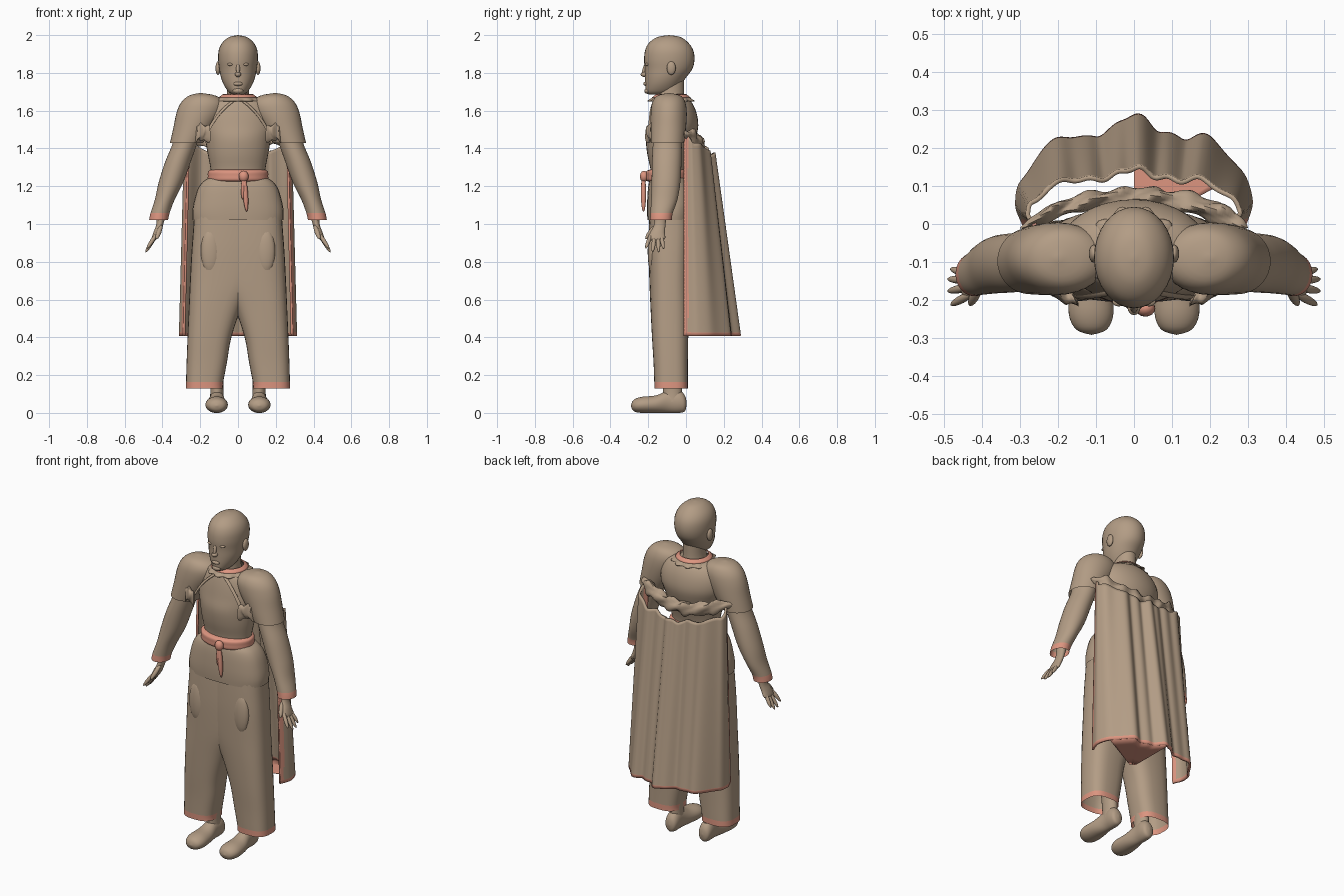
import bpy, bmesh, math
from mathutils import Vector

cube = bpy.data.objects.get("Cube")
if cube:
    bpy.data.objects.remove(cube, do_unlink=True)


def material(name, rgb):
    m = bpy.data.materials.new(name)
    m.use_nodes = True
    m.diffuse_color = (*rgb, 1)
    m.node_tree.nodes["Principled BSDF"].inputs["Base Color"].default_value = (*rgb, 1)
    return m


TAN = material("warm tan", (0.45, 0.335, 0.235))
CORAL = material("coral trim", (0.72, 0.3, 0.215))


def spline(rows, t):
    """Smooth curve through evenly spaced rows, t from 0 to 1."""
    s = t * (len(rows) - 1)
    i = min(int(s), len(rows) - 2)
    f = s - i
    p = [Vector(rows[max(0, min(len(rows) - 1, i + k))]) for k in (-1, 0, 1, 2)]
    return (p[1] + (p[2] - p[0]) * f / 2
            + (p[0] * 2 - p[1] * 5 + p[2] * 4 - p[3]) * f * f / 2
            + (p[1] * 3 - p[0] - p[2] * 3 + p[3]) * f ** 3 / 2)


def finish(name, bm, mirror=False, rule=None, mats=(TAN, CORAL), thick=0):
    bmesh.ops.remove_doubles(bm, verts=bm.verts, dist=0.0002)
    bmesh.ops.recalc_face_normals(bm, faces=bm.faces)
    for f in bm.faces:
        if rule and rule(f.calc_center_median()):
            f.material_index = 1
    me = bpy.data.meshes.new(name)
    bm.to_mesh(me)
    bm.free()
    for m in mats:
        me.materials.append(m)
    ob = bpy.data.objects.new(name, me)
    bpy.context.collection.objects.link(ob)
    if mirror:
        mod = ob.modifiers.new("mirror", 'MIRROR')
        mod.use_mirror_merge = False
    if thick:
        mod = ob.modifiers.new("thickness", 'SOLIDIFY')
        mod.thickness = thick
        mod.offset = 0
    bpy.ops.object.select_all(action='DESELECT')
    ob.select_set(True)
    bpy.context.view_layer.objects.active = ob
    bpy.ops.object.shade_smooth_by_angle(angle=math.radians(45))


def surface(name, fn, nu, nv, **kw):
    """Grid of faces over fn(u, v), both from 0 to 1."""
    bm = bmesh.new()
    g = [[bm.verts.new(fn(i / nu, j / nv)) for i in range(nu + 1)] for j in range(nv + 1)]
    for j in range(nv):
        for i in range(nu):
            bm.faces.new((g[j][i], g[j][i + 1], g[j + 1][i + 1], g[j + 1][i]))
    finish(name, bm, **kw)


def loft(name, rows, square=1.0, along_y=False, **kw):
    """Rounded slices, each given as (x0, x1, a0, a1, position)."""
    def fn(u, v):
        x0, x1, a0, a1, h = spline(rows, v)
        c, s = math.cos(math.tau * u), math.sin(math.tau * u)
        x = (x0 + x1) / 2 + (x1 - x0) / 2 * math.copysign(abs(c) ** square, c)
        a = (a0 + a1) / 2 + (a1 - a0) / 2 * math.copysign(abs(s) ** square, s)
        return (x, h, a) if along_y else (x, a, h)
    surface(name, fn, 32, 4 * (len(rows) - 1), **kw)


def sym(rows):
    """Turn (half width, y0, y1, z) rows into centred slices."""
    return [(-w, w, y0, y1, z) for w, y0, y1, z in rows]


def ball(name, loc, size, toward=None, **kw):
    bm = bmesh.new()
    bmesh.ops.create_uvsphere(bm, u_segments=16, v_segments=10, radius=1)
    bmesh.ops.scale(bm, vec=size, verts=bm.verts)
    if toward:
        rot = Vector(toward).to_track_quat('Z', 'Y').to_matrix()
        bmesh.ops.rotate(bm, matrix=rot, verts=bm.verts)
    bmesh.ops.translate(bm, vec=loc, verts=bm.verts)
    finish(name, bm, **kw)


def limb(name, a, b, r, **kw):
    a, b = Vector(a), Vector(b)
    ball(name, (a + b) / 2, (r, r, (b - a).length / 2), toward=b - a, **kw)


# Head and face
loft("head", sym([(.025, -.195, -.11, 1.685), (.05, -.212, -.06, 1.7), (.074, -.216, -.03, 1.735),
                  (.09, -.217, .0, 1.775), (.099, -.218, .033, 1.82), (.105, -.222, .045, 1.87),
                  (.102, -.216, .038, 1.92), (.083, -.195, .012, 1.96), (.046, -.15, -.03, 1.99),
                  (0, -.09, -.09, 2.0)]))
loft("neck", sym([(.075, -.165, .0, 1.62), (.06, -.155, -.01, 1.68), (.058, -.15, -.01, 1.76)]))
ball("nose", (0, -.22, 1.792), (.017, .02, .014))
limb("nose_bridge", (0, -.208, 1.86), (0, -.23, 1.785), .01)
ball("lips", (0, -.213, 1.742), (.025, .013, .011))
ball("chin", (0, -.203, 1.705), (.028, .018, .016))
ball("eyes", (.04, -.205, 1.845), (.017, .012, .008), mirror=True)
ball("ears", (.106, -.078, 1.825), (.013, .024, .036), mirror=True)

# Tunic body, hip skirt and belt
loft("tunic", sym([(.14, -.185, .0, 1.23), (.145, -.188, .0, 1.29), (.16, -.205, .02, 1.37),
                   (.175, -.212, .05, 1.45), (.195, -.2, .065, 1.52), (.19, -.187, .055, 1.59),
                   (.155, -.172, .03, 1.645), (.075, -.155, .0, 1.675)]))
loft("hip_skirt", sym([(.14, -.185, -.0, 1.25), (.185, -.195, .01, 1.225), (.215, -.202, .03, 1.18),
                       (.235, -.206, .04, 1.11), (.242, -.206, .037, 1.06), (.24, -.204, .034, 1.02)]),
     square=.78)
loft("belt", sym([(.14, -.19, .0, 1.222), (.158, -.212, .015, 1.232), (.16, -.214, .017, 1.255),
                  (.158, -.212, .015, 1.278), (.14, -.19, .0, 1.288)]), mats=(CORAL,))
ball("belt_knot", (.03, -.222, 1.252), (.026, .022, .03), mats=(CORAL,))
limb("belt_tail_long", (.032, -.225, 1.26), (.046, -.225, 1.065), .014, mats=(CORAL,))
limb("belt_tail_short", (.028, -.228, 1.25), (.025, -.226, 1.13), .011, mats=(CORAL,))


# Ragged neckline with coral lining
def collar(r0, r1, z0, z1, jag):
    def fn(u, v):
        a = math.tau * u
        r = r0 + (r1 - r0) * v + jag * v * math.sin(a * 11)
        return (r * math.cos(a), -.078 + r * math.sin(a), z0 + (z1 - z0) * v)
    return fn


surface("collar_lining", collar(.078, .1, 1.685, 1.668, .0), 66, 3, mats=(CORAL,), thick=.006)
surface("ragged_collar", collar(.098, .118, 1.668, 1.65, .009), 66, 4, thick=.005)

# Shoulder mantle, sleeves and hands
loft("shoulder_sleeve", [(.2, .2, -.09, -.09, 1.694), (.12, .258, -.15, -.03, 1.68),
                         (.075, .3, -.178, -.004, 1.645), (.08, .325, -.187, .004, 1.59),
                         (.13, .342, -.187, .0, 1.51), (.185, .36, -.185, -.01, 1.43)], mirror=True)
loft("sleeve", [(.19, .33, -.17, -.02, 1.52), (.215, .345, -.175, -.022, 1.43),
                (.25, .385, -.18, -.024, 1.33), (.29, .42, -.182, -.03, 1.22),
                (.335, .44, -.185, -.045, 1.13), (.362, .463, -.188, -.07, 1.058),
                (.37, .47, -.19, -.075, 1.022)],
     mirror=True, rule=lambda c: c.z < 1.058)
loft("palm", [(.375, .43, -.165, -.1, 1.07), (.395, .432, -.168, -.108, 1.0),
              (.408, .448, -.19, -.112, .955), (.43, .458, -.195, -.112, .92),
              (.447, .447, -.15, -.15, .905)], mirror=True)
fingertips = [(.482, -.213, .87), (.49, -.177, .85), (.49, -.145, .85), (.483, -.118, .868)]
for n, tip in enumerate(fingertips):
    limb(f"finger_{n + 1}", (.425, -.152 + (tip[1] + .152) * .5, .955), tip, .011, mirror=True)
limb("thumb", (.405, -.16, .995), (.432, -.214, .92), .013, mirror=True)

# Wide trousers with coral hems and thigh patches
loft("trouser_leg", [(-.11, .232, -.194, .025, 1.05), (-.11, .238, -.197, .028, .96),
                     (-.11, .246, -.198, .025, .85), (-.095, .254, -.194, .02, .7),
                     (-.02, .26, -.188, .016, .56), (.035, .267, -.18, .012, .4),
                     (.058, .272, -.172, .01, .27), (.078, .275, -.168, .01, .164),
                     (.08, .276, -.167, .01, .13)],
     square=.72, mirror=True, rule=lambda c: c.z < .164)
ball("thigh_patch", (.145, -.178, .855), (.052, .025, .12), mirror=True)

# Lower legs and feet
loft("lower_leg", [(.075, .15, -.12, -.02, .06), (.078, .147, -.122, -.022, .14),
                   (.075, .165, -.13, -.02, .3), (.09, .2, -.15, -.01, .5)], mirror=True)
loft("foot", [(.112, .112, .038, .038, -.292), (.072, .152, .01, .068, -.278),
              (.054, .172, .0, .085, -.235), (.06, .166, .0, .092, -.16),
              (.072, .15, .0, .12, -.09), (.072, .15, .0, .12, -.035),
              (.082, .14, .01, .09, -.005), (.11, .11, .05, .05, .004)],
     along_y=True, mirror=True)

# Hanging cape with coral front edges and hem
half = [(.285, -.01), (.307, .055), (.285, .125), (.2, .222), (.125, .222), (.06, .245)]
outline = [(-x, y) for x, y in half] + [(0, .285)] + half[::-1]


def cape(u, v):
    x, y = spline(outline, u)
    edge = abs(2 * u - 1)
    top = 1.37 + .11 * edge ** 2 + .008 * math.sin(u * 40)
    hang = .52 + .48 * v
    fold = .006 * math.sin(u * 62) * (1 - edge ** 4)
    return Vector((x * (.91 + .09 * v), max(y, 0) * hang + min(y, 0) + fold,
                   top + (.408 - top) * v))


surface("cape", cape, 120, 56, thick=.012,
        rule=lambda c: c.z < .425 or (c.y < .014 and abs(c.x) > .2))
surface("hem_facing", lambda u, v: cape(.5 + .33 * u, 1).lerp(Vector((.0, -.02, .41)), v * .9),
        24, 4, mats=(CORAL,), thick=.004)


def tube(center, size, lump=0.0, twist=0.0):
    """Tapered tube around center(v); size gives the x, y and z radii."""
    def fn(u, v):
        a = math.tau * u
        r = 1 + lump * (math.sin(v * twist) + math.sin(a * 3 + v * twist * .6))
        r *= min(1, 8 * min(v, 1 - v) + .03)
        c, s = r * math.cos(a), r * math.sin(a)
        return Vector(center(v)) + Vector((size[0] * c, size[1] * c, size[2] * s))
    return fn


# Gathered ruffle across the back and at the chest
back = [(-.3, -.01, 1.48), (-.22, .03, 1.46), (-.11, .062, 1.43), (0, .07, 1.42),
        (.11, .062, 1.43), (.22, .03, 1.46), (.3, -.01, 1.48)]
chest = [(.235, -.165, 1.475), (.195, -.185, 1.49), (.15, -.195, 1.47)]
seam = [(.012, -.166, 1.662), (.075, -.183, 1.61), (.125, -.191, 1.55), (.16, -.193, 1.49)]
surface("back_ruffle", tube(lambda v: spline(back, v), (.01, .024, .036), .2, 47), 18, 90)
surface("chest_gather", tube(lambda v: spline(chest, v), (.012, .022, .042), .13, 16),
        18, 24, mirror=True)

# Mantle edge running from neckline to chest gather
surface("mantle_edge", tube(lambda v: spline(seam, v), (.008, .006, .006)), 10, 16, mirror=True)
